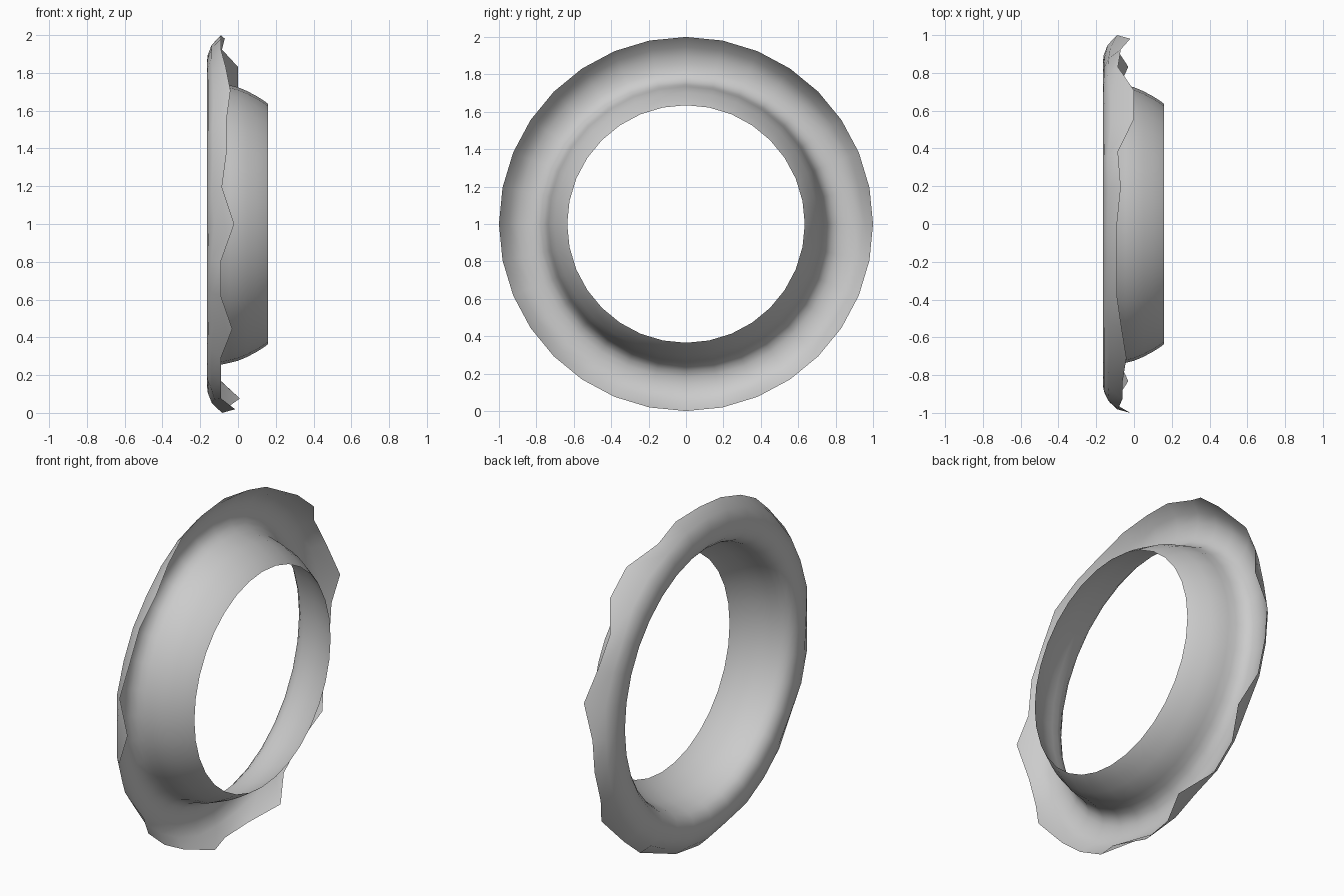
import bpy, bmesh
from math import sin, cos, tau

if "Cube" in bpy.data.objects:
    bpy.data.objects.remove(bpy.data.objects["Cube"])

N = 32
# Cross-section (x, radius, share of rim waviness), inner lip to outer rim
PROFILE = [
    (0.160, 0.635, 0), (0.140, 0.651, 0), (0.100, 0.676, 0), (0.050, 0.703, 0),
    (0.000, 0.724, 0), (-0.045, 0.735, 0), (-0.090, 0.745, 0), (-0.125, 0.760, 0),
    (-0.152, 0.787, 0), (-0.163, 0.820, 0), (-0.165, 0.855, 0), (-0.160, 0.895, 0.05),
    (-0.140, 0.947, 0.2), (-0.090, 1.000, 1),
]
# Depth of the ragged outer rim at each step, from the top towards +y
RIM = [-.09, -.07, -.085, 0, 0, -.085, -.07, -.02,
       -.09, -.09, -.09, -.03, -.09, -.09, .01, -.07,
       -.085, -.015, -.09, -.09, -.09, -.03, -.09, -.09,
       -.02, -.085, -.06, -.06, -.04, -.065, -.09, -.09]

# Flared ring: sweep the section around the x axis, open sheet
bm = bmesh.new()
rows = []
for x, r, w in PROFILE:
    rows.append([bm.verts.new((x + w * (RIM[k] + 0.09),
                               r * sin(tau * k / N),
                               1 + r * cos(tau * k / N))) for k in range(N)])
for a, b in zip(rows, rows[1:]):
    for k in range(N):
        j = (k + 1) % N
        bm.faces.new((a[k], a[j], b[j], b[k]))
bmesh.ops.recalc_face_normals(bm, faces=bm.faces)

mesh = bpy.data.meshes.new("flared_ring")
bm.to_mesh(mesh)
bm.free()
ring = bpy.data.objects.new("flared_ring", mesh)
bpy.context.collection.objects.link(ring)
for p in mesh.polygons:
    p.use_smooth = True
